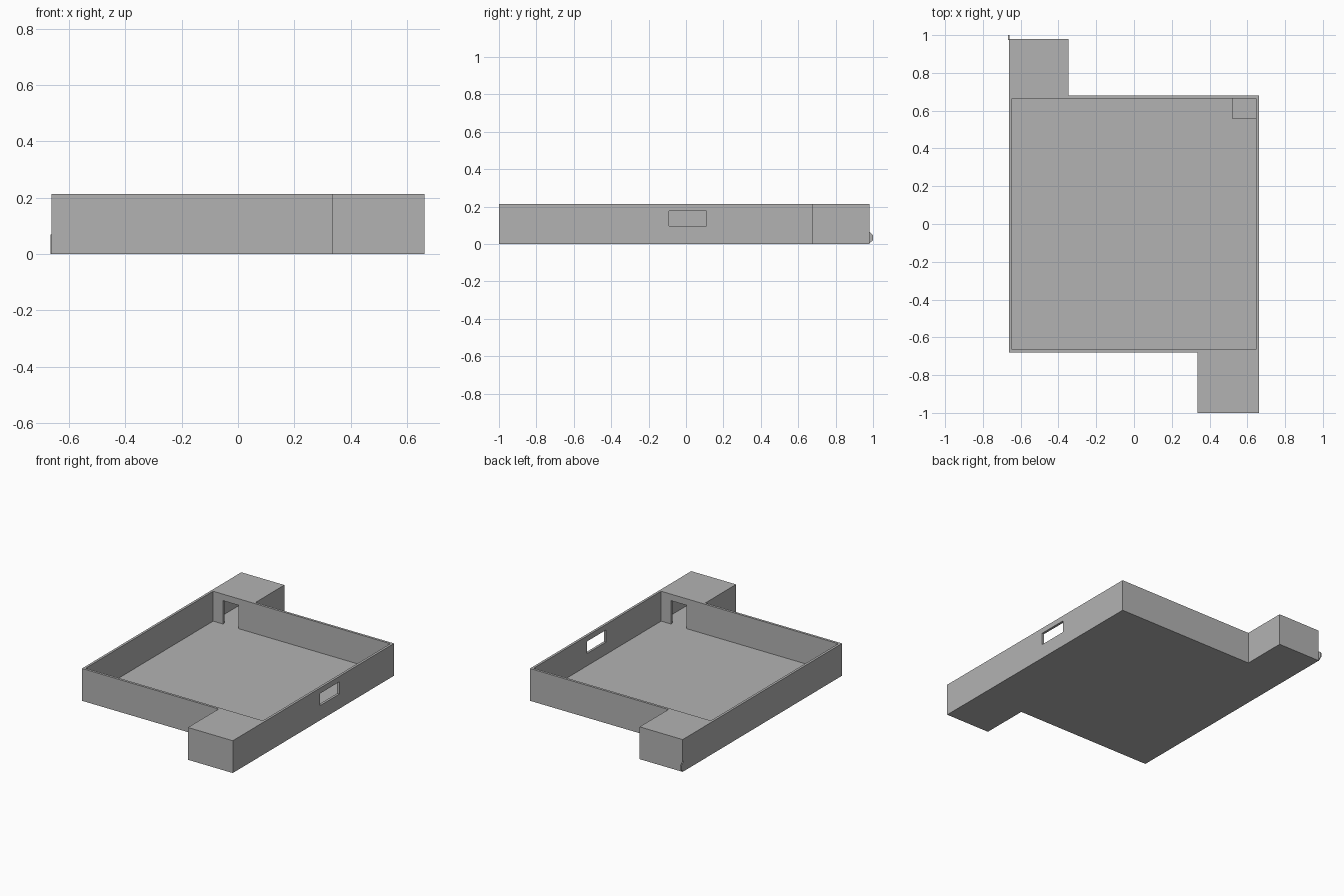
import bpy, bmesh
from mathutils import Vector

cube = bpy.data.objects.get("Cube")
if cube:
    bpy.data.objects.remove(cube, do_unlink=True)

grey = bpy.data.materials.new("plain grey")
grey.use_nodes = True
colour = (0.45, 0.45, 0.45, 1)
grey.diffuse_color = colour
grey.node_tree.nodes["Principled BSDF"].inputs["Base Color"].default_value = colour


def prism(name, outline, z0, z1):
    """Extrude an outline in plan from z0 to z1."""
    bm = bmesh.new()
    face = bm.faces.new([bm.verts.new((x, y, z0)) for x, y in outline])
    top = bmesh.ops.extrude_face_region(bm, geom=[face])["geom"]
    bmesh.ops.translate(bm, vec=Vector((0, 0, z1 - z0)),
                        verts=[v for v in top if isinstance(v, bmesh.types.BMVert)])
    bmesh.ops.recalc_face_normals(bm, faces=bm.faces)
    mesh = bpy.data.meshes.new(name)
    bm.to_mesh(mesh)
    bm.free()
    mesh.materials.append(grey)
    obj = bpy.data.objects.new(name, mesh)
    bpy.context.collection.objects.link(obj)
    return obj


def box(name, x0, x1, y0, y1, z0, z1):
    return prism(name, [(x0, y0), (x1, y0), (x1, y1), (x0, y1)], z0, z1)


def cut(target, cutter):
    """Subtract the cutter and discard it."""
    cutter.hide_render = True
    mod = target.modifiers.new("cut", 'BOOLEAN')
    mod.operation = 'DIFFERENCE'
    mod.solver = 'EXACT'
    mod.object = cutter
    bpy.context.view_layer.objects.active = target
    bpy.ops.object.modifier_apply(modifier=mod.name)
    bpy.data.objects.remove(cutter, do_unlink=True)


W, D, H, T = 0.662, 0.68, 0.213, 0.016   # half width, half depth, height, wall

# Tray with one closed compartment at the front and one at the back
tray = prism("tray", [(-W, -D), (0.335, -D), (0.335, -1), (W, -1),
                      (W, D), (-0.348, D), (-0.348, 0.98), (-W, 0.98)], 0, H)
cut(tray, box("tray_hollow", T - W, W - T, T - D, D - T, T, H + 0.1))
cut(tray, box("front_hollow", 0.335 + T, W - T, T - 1, -D, T, H - T))
cut(tray, box("back_hollow", T - W, -0.348 - T, D, 0.98 - T, T, H - T))

# Doorways from the tray into the compartments
for s in (-1, 1):
    ys = sorted((s * (D - 2 * T), s * (D + T)))
    xs = sorted((-s * 0.575, -s * 0.46))
    cut(tray, box("doorway", *xs, *ys, T, 0.17))

# Window in the left wall
cut(tray, box("window", W - 2 * T, W + T, -0.09, 0.11, 0.097, 0.177))

# Low block in the back corner of the tray
box("corner_block", 0.522, W - T / 2, 0.557, D - T / 2, T / 2, 0.06)

# Thin catch on the back compartment
catch = box("catch", 0.648 - W * 2, 0.654 - W * 2, 0.975, 1.0, 0.0, 0.07)
catch.location.x = 0.01
for v in catch.data.vertices:
    if v.co.y > 0.99:
        v.co.z = 0.02 + v.co.z * 0.4
